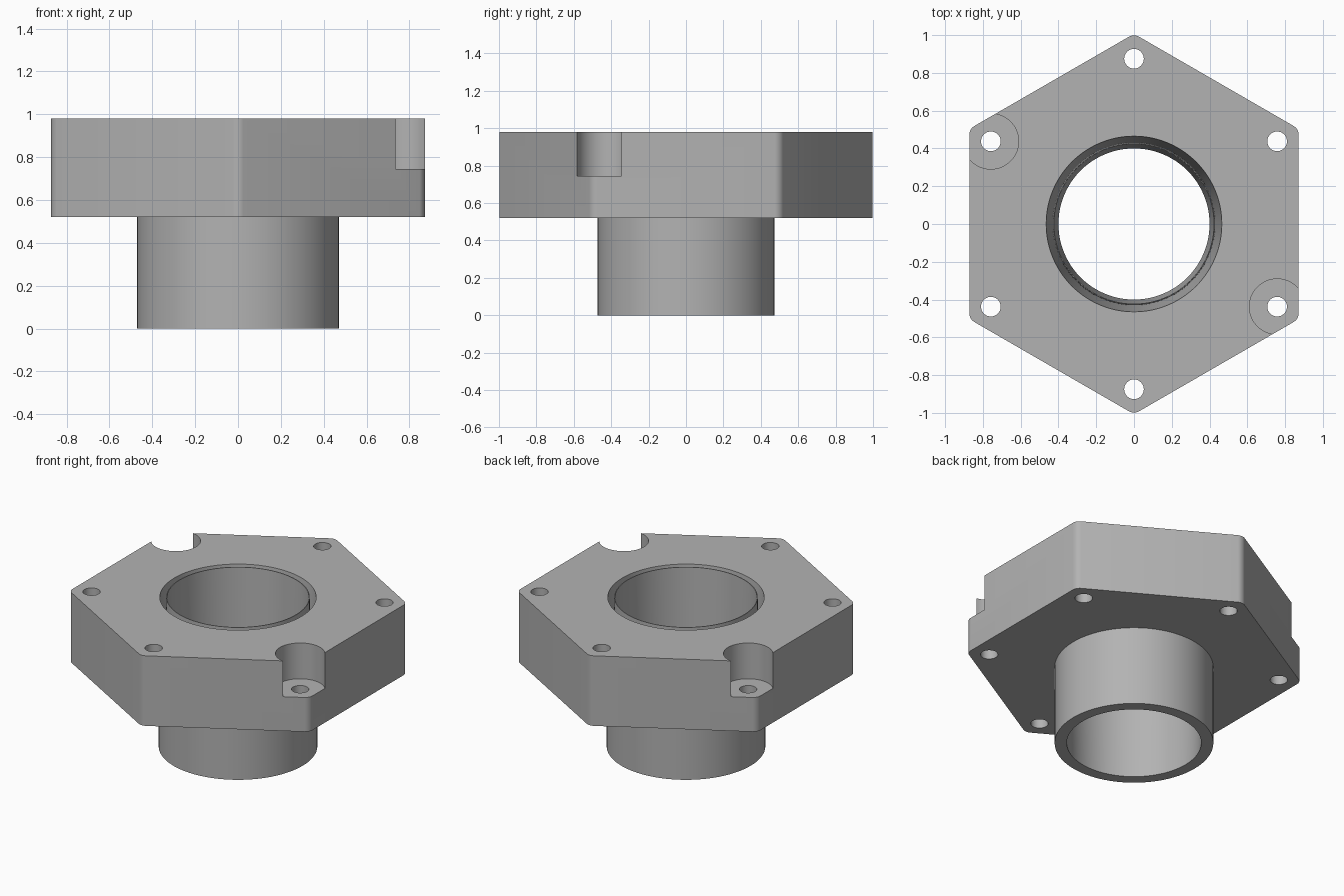
import bpy, bmesh, math
from mathutils import Vector

if "Cube" in bpy.data.objects:
    bpy.data.objects.remove(bpy.data.objects["Cube"])

BOTTOM, TOP = 0.52, 0.98
APOTHEM, HOLE_RING = 0.872, 0.875

gray = bpy.data.materials.new("light gray metal")
gray.use_nodes = True
colour = (0.45, 0.45, 0.45, 1)
gray.diffuse_color = colour
gray.node_tree.nodes["Principled BSDF"].inputs["Base Color"].default_value = colour


def make_object(name, bm):
    bmesh.ops.recalc_face_normals(bm, faces=bm.faces)
    mesh = bpy.data.meshes.new(name)
    bm.to_mesh(mesh)
    bm.free()
    mesh.materials.append(gray)
    obj = bpy.data.objects.new(name, mesh)
    bpy.context.collection.objects.link(obj)
    return obj


def frustum(name, r_low, r_high, z_low, z_high, x=0, y=0, sides=48):
    bm = bmesh.new()
    bmesh.ops.create_cone(bm, cap_ends=True, segments=sides, radius1=r_low,
                          radius2=r_high, depth=z_high - z_low)
    bmesh.ops.translate(bm, verts=bm.verts, vec=(x, y, (z_low + z_high) / 2))
    return make_object(name, bm)


def cut(target, cutter):
    cutter.hide_render = True
    mod = target.modifiers.new("cut", 'BOOLEAN')
    mod.operation, mod.solver, mod.object = 'DIFFERENCE', 'EXACT', cutter
    bpy.context.view_layer.objects.active = target
    bpy.ops.object.modifier_apply(modifier=mod.name)
    bpy.data.objects.remove(cutter)


def smooth(obj):
    bpy.ops.object.select_all(action='DESELECT')
    obj.select_set(True)
    bpy.context.view_layer.objects.active = obj
    bpy.ops.object.shade_smooth_by_angle(angle=math.radians(25))


# Hexagonal flange with rounded corners
bm = bmesh.new()
corner = APOTHEM / math.cos(math.pi / 6)
ring = [bm.verts.new((corner * math.sin(i * math.pi / 3),
                      corner * math.cos(i * math.pi / 3), BOTTOM)) for i in range(6)]
base = bm.faces.new(ring)
side = bmesh.ops.extrude_face_region(bm, geom=[base])
bmesh.ops.translate(bm, vec=(0, 0, TOP - BOTTOM),
                    verts=[v for v in side["geom"] if isinstance(v, bmesh.types.BMVert)])
uprights = [e for e in bm.edges if abs(e.verts[0].co.z - e.verts[1].co.z) > 0.1]
bmesh.ops.bevel(bm, geom=uprights, offset=0.029, offset_type='OFFSET',
                segments=5, profile=0.5, affect='EDGES')
flange = make_object("hexagonal_flange", bm)

# Tapered centre opening, wider at the top
slope = (0.465 - 0.43) / (TOP - BOTTOM)
cut(flange, frustum("opening_cutter", 0.43 - 0.1 * slope, 0.465 + 0.1 * slope,
                    BOTTOM - 0.1, TOP + 0.1, sides=96))

# Six bolt holes, two of them with open counterbores
for i in range(6):
    x = HOLE_RING * math.sin(i * math.pi / 3)
    y = HOLE_RING * math.cos(i * math.pi / 3)
    cut(flange, frustum("bolt_hole_cutter", 0.052, 0.052, BOTTOM - 0.1, TOP + 0.1, x, y, 32))
    if i in (2, 5):
        cut(flange, frustum("counterbore_cutter", 0.147, 0.147, 0.745, TOP + 0.1, x, y))
smooth(flange)

# Tube below the flange, carried up through it as a thin tapered sleeve
profile = [(0.40, 0), (0.472, 0), (0.472, BOTTOM), (0.43, BOTTOM), (0.427, TOP), (0.422, TOP)]
bm = bmesh.new()
verts = [bm.verts.new((r, 0, z)) for r, z in profile]
edges = [bm.edges.new((verts[i], verts[(i + 1) % len(verts)])) for i in range(len(verts))]
bmesh.ops.spin(bm, geom=verts + edges, cent=Vector(), axis=Vector((0, 0, 1)),
               angle=math.tau, steps=96)
bmesh.ops.remove_doubles(bm, verts=bm.verts, dist=0.0005)
tube = make_object("tube", bm)
smooth(tube)
